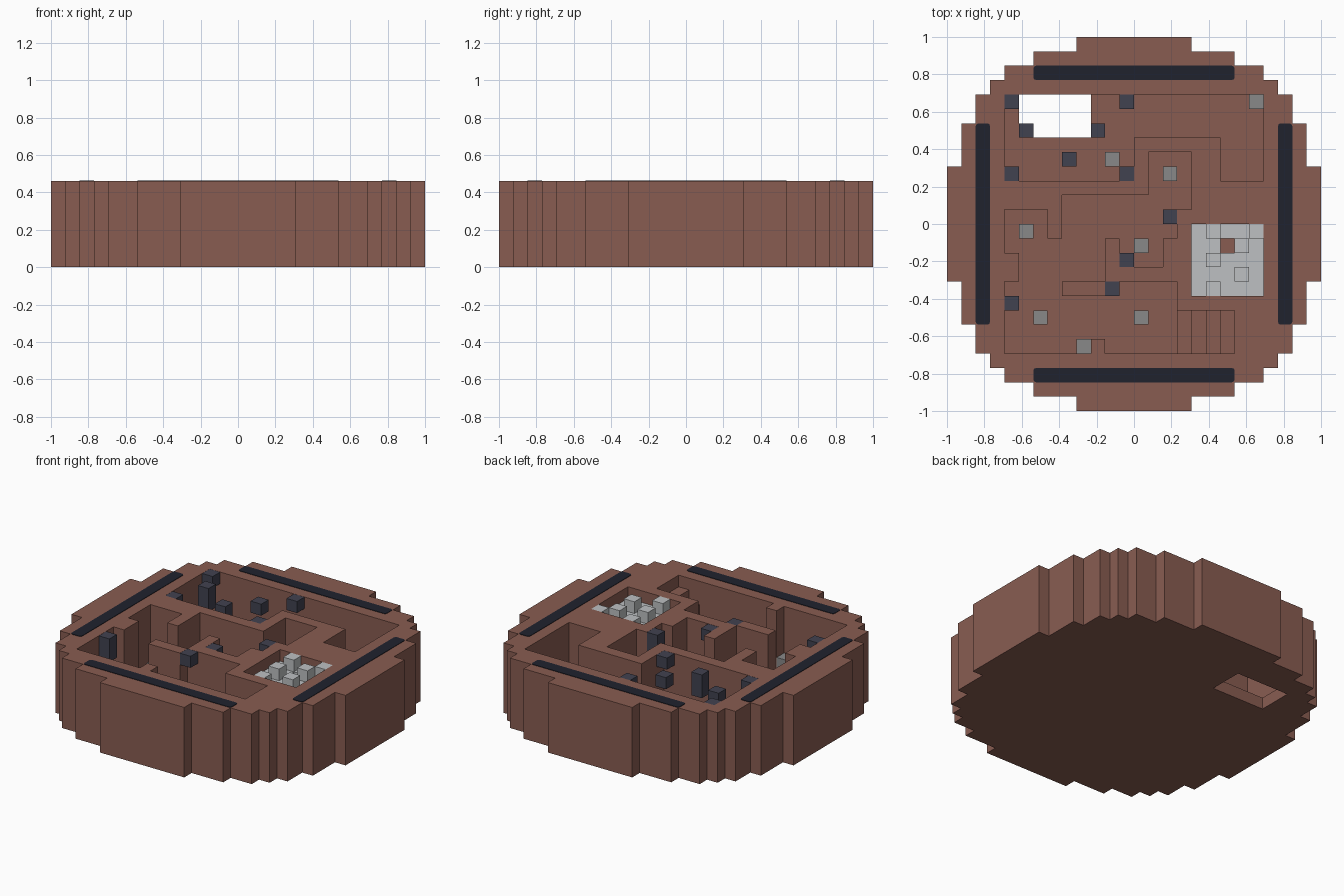
import bpy, bmesh, math

cube = bpy.data.objects.get("Cube")
if cube:
    bpy.data.objects.remove(cube, do_unlink=True)

U = 1 / 13          # one block
TOP, FLOOR = 6, 1   # heights in blocks


def material(name, rgb):
    m = bpy.data.materials.new(name)
    m.use_nodes = True
    m.diffuse_color = (*rgb, 1)
    bsdf = m.node_tree.nodes["Principled BSDF"]
    bsdf.inputs["Base Color"].default_value = (*rgb, 1)
    bsdf.inputs["Roughness"].default_value = 0.9
    return m


BROWN = material("clay brown", (0.25, 0.108, 0.083))
BLACK = material("blue black", (0.014, 0.016, 0.027))
SLATE = material("dark slate", (0.053, 0.054, 0.08))
GREY = material("stone grey", (0.25, 0.25, 0.25))
PALE = material("pale stone", (0.51, 0.53, 0.54))


def finish(bm, name, mat):
    bmesh.ops.remove_doubles(bm, verts=bm.verts, dist=1e-5)
    mesh = bpy.data.meshes.new(name)
    bm.to_mesh(mesh)
    bm.free()
    mesh.materials.append(mat)
    ob = bpy.data.objects.new(name, mesh)
    bpy.context.collection.objects.link(ob)
    return ob


def terrain(name, height, mat):
    """Solid block landscape from a dict of cell -> (bottom, top)."""
    bm = bmesh.new()

    def quad(*pts):
        bm.faces.new([bm.verts.new([c * U for c in p]) for p in pts])

    for (x, y), (b, t) in height.items():
        X, Y = x + 1, y + 1
        quad((x, y, t), (X, y, t), (X, Y, t), (x, Y, t))
        quad((x, Y, b), (X, Y, b), (X, y, b), (x, y, b))
        sides = (((x, y - 1), (x, y), (X, y)), ((X, y), (X, y), (X, Y)),
                 ((x, Y), (X, Y), (x, Y)), ((x - 1, y), (x, Y), (x, y)))
        for near, p, q in sides:
            low = max(b, height.get(near, (b, b))[1])
            for z in range(low, t):
                quad((*p, z), (*q, z), (*q, z + 1), (*p, z + 1))
    bmesh.ops.remove_doubles(bm, verts=bm.verts, dist=1e-5)
    bmesh.ops.dissolve_limit(bm, angle_limit=math.radians(1),
                             verts=bm.verts, edges=bm.edges)
    return finish(bm, name, mat)


def box(name, x0, x1, y0, y1, z0, z1, mat, round_off=0):
    bm = bmesh.new()
    bmesh.ops.create_cube(bm, size=1)
    for v in bm.verts:
        v.co = [U * (lo if c < 0 else hi) for c, lo, hi in
                zip(v.co, (x0, y0, z0), (x1, y1, z1))]
    if round_off:
        upright = [e for e in bm.edges
                   if abs(e.verts[0].co.z - e.verts[1].co.z) > 1e-5]
        bmesh.ops.bevel(bm, geom=upright, offset=round_off * U, segments=2,
                        profile=0.5, affect="EDGES")
    return finish(bm, name, mat)


# Stepped round base
reach = [13] * 4 + [12] * 3 + [11] * 2 + [10, 9, 7, 7]
reach[11], reach[12] = 7, 4
ground = {}
for x in range(-13, 13):
    r = reach[x if x >= 0 else -x - 1]
    for y in range(-r, r):
        ground[x, y] = (0, TOP)


def carve(x0, x1, y0, y1, z):
    for x in range(x0, x1):
        for y in range(y0, y1):
            ground[x, y] = (0, z)


# Sunken corridors: x range, y range
for area in (
    (-9, 9, 6, 9), (-9, 0, 3, 6), (6, 9, 3, 6),          # rear chamber
    (1, 4, 2, 5), (-5, 4, 1, 2), (-5, 3, -1, 1),         # middle passage
    (-9, -6, -1, 1), (-9, -2, -2, -1), (-8, -2, -4, -2),
    (-1, 2, -3, -1),
    (-9, -5, -5, -4), (-2, 3, -5, -4), (-9, 3, -9, -5),  # front chamber
):
    carve(*area, FLOOR)
carve(-3, -2, -9, -8, TOP)
for i in range(4):                                       # staircase
    carve(3 + i, 4 + i, -9, -6, 2 + i)
carve(4, 9, -5, 0, 4)                                    # rubble pit
for x in range(-8, -3):                                  # opening through the floor
    for y in range(6, 9):
        del ground[x, y]
terrain("maze_base", ground, BROWN)

# Pale rubble filling the pit
rubble = {(x, y): (4, 5) for x in range(4, 9) for y in range(-5, 0)}
del rubble[6, -2]
for cell in ((5, -1), (8, -1), (7, -2), (5, -3), (7, -4), (5, -5)):
    rubble[cell] = (4, 6)
terrain("pit_rubble", rubble, PALE)

# Dark strips around the rim
for side, s in (("rear", 1), ("front", -1)):
    lo, hi = sorted((10 * s, 11 * s))
    box(side + "_strip", -7, 7, lo, hi, TOP - 0.05, TOP + 0.04, BLACK, 0.2)
for side, s in (("left", 1), ("right", -1)):
    lo, hi = sorted((10 * s, 11 * s))
    box(side + "_strip", lo, hi, -7, 7, TOP - 0.05, TOP + 0.04, BLACK, 0.2)

# Hanging slate blocks: cell and length
for x, y, h in ((-9, 8, 1), (-8, 6, 2), (-3, 6, 1), (-1, 8, 1), (-9, 3, 1),
                (-5, 4, 2), (-1, 3, 1), (2, 0, 2), (-1, -3, 1), (-2, -5, 1),
                (-9, -6, 2)):
    box("slate_block", x, x + 1, y, y + 1, TOP - h, TOP - 0.01, SLATE)

# Grey stones on the floor
for x, y in ((8, 8), (-2, 4), (2, 3), (-8, -1), (0, -2), (-7, -7), (0, -7),
             (-4, -9)):
    box("floor_stone", x, x + 1, y, y + 1, FLOOR, FLOOR + 1, GREY)
